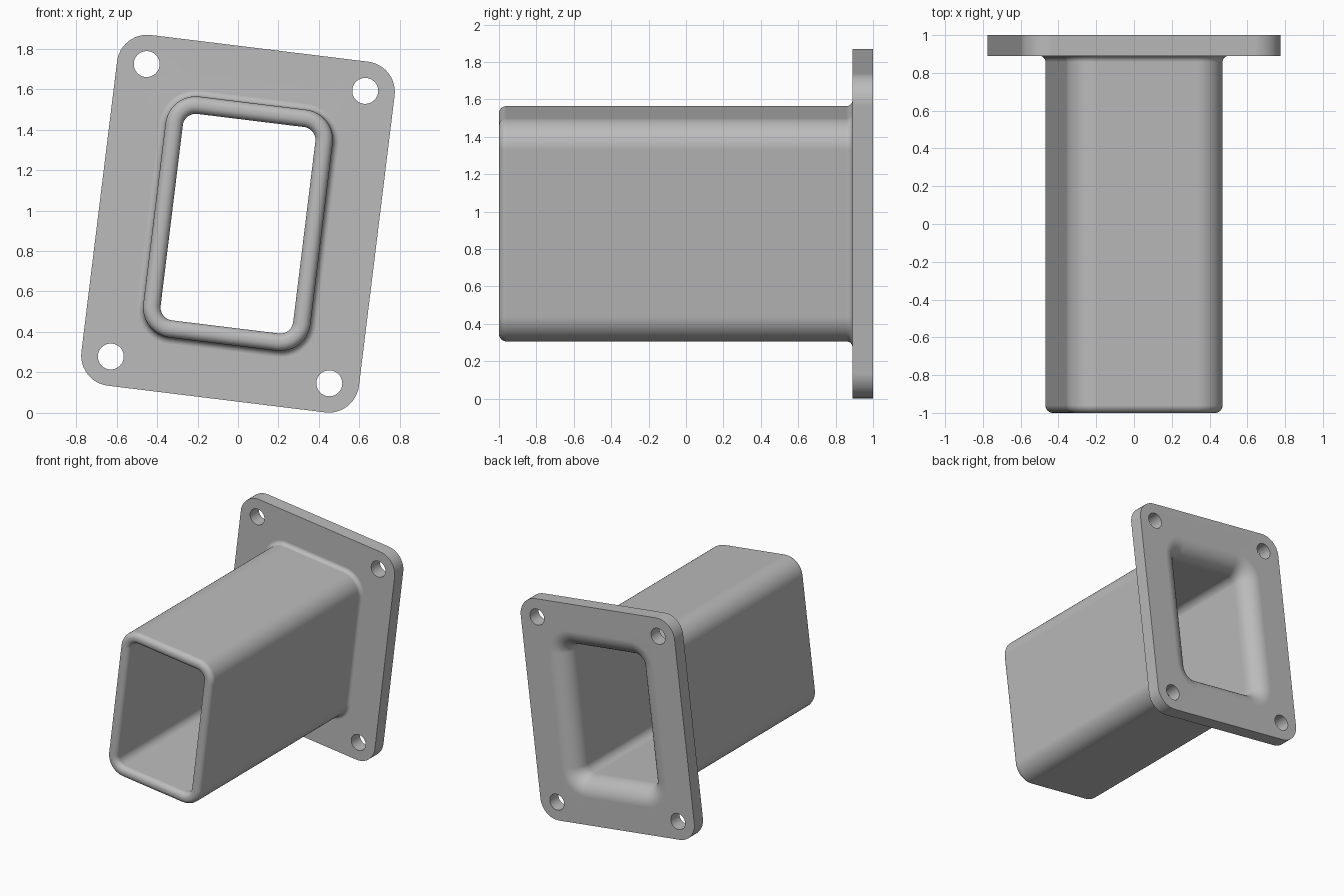
import bpy, bmesh, math
from mathutils import Matrix, Vector

if "Cube" in bpy.data.objects:
    bpy.data.objects.remove(bpy.data.objects["Cube"])

TILT = Matrix.Translation((0, 0, 0.935)) @ Matrix.Rotation(math.radians(7), 4, 'Y')
FRONT, SEAT, BACK = -1.0, 0.89, 1.0      # open end, flange front, flange back
FLANGE = (0.691, 0.873, 0.15)            # half width, half height, corner radius
OUTER = (0.416, 0.60, 0.15)
WALL = 0.086
INNER = tuple(v - WALL for v in OUTER)
LIP, FILLET, FLARE = 0.04, 0.032, 0.14

metal = bpy.data.materials.new("plain grey")
metal.use_nodes = True
grey = (0.5, 0.5, 0.5, 1)
metal.diffuse_color = grey
metal.node_tree.nodes["Principled BSDF"].inputs["Base Color"].default_value = grey


def ring(bm, section, grow, y, steps=12):
    """Rounded rectangle in the XZ plane, offset outwards by grow."""
    a, b, r = (v + grow for v in section)
    verts = []
    for q, (sx, sz) in enumerate([(1, 1), (-1, 1), (-1, -1), (1, -1)]):
        for i in range(steps + 1):
            t = math.pi / 2 * (q + i / steps)
            verts.append(bm.verts.new((sx * (a - r) + r * math.cos(t), y,
                                       sz * (b - r) + r * math.sin(t))))
    return verts


def arc(section, grow, y, r, start, end, steps=10):
    """Ring settings along a quarter round about (grow, y)."""
    angles = [math.radians(start + (end - start) * i / steps) for i in range(steps + 1)]
    return [(section, grow + r * math.cos(t), y + r * math.sin(t)) for t in angles]


# Closed wall profile, swept around the rounded rectangle
profile = [(FLANGE, 0, BACK), (FLANGE, 0, SEAT)]
profile += arc(OUTER, FILLET, SEAT - FILLET, FILLET, 90, 180)
profile += arc(OUTER, -LIP, FRONT + LIP, LIP, 0, -90)
profile += arc(INNER, LIP, FRONT + LIP, LIP, -90, -180)
profile += arc(INNER, FLARE, BACK - FLARE, FLARE, 180, 90)

bm = bmesh.new()
rings = [ring(bm, *p) for p in profile]
for r0, r1 in zip(rings, rings[1:] + rings[:1]):
    for i in range(len(r0)):
        j = (i + 1) % len(r0)
        bm.faces.new((r0[i], r0[j], r1[j], r1[i]))
bmesh.ops.recalc_face_normals(bm, faces=bm.faces)
mesh = bpy.data.meshes.new("flanged_duct")
bm.to_mesh(mesh)
bm.free()
duct = bpy.data.objects.new("flanged_duct", mesh)
mesh.materials.append(metal)
bpy.context.collection.objects.link(duct)

# Four bolt holes
bm = bmesh.new()
for sx in (-1, 1):
    for sz in (-1, 1):
        place = Matrix.Translation((sx * 0.544, 0.945, sz * 0.728)) @ Matrix.Rotation(math.pi / 2, 4, 'X')
        bmesh.ops.create_cone(bm, cap_ends=True, segments=48, radius1=0.064,
                              radius2=0.064, depth=0.3, matrix=place)
cut_mesh = bpy.data.meshes.new("bolt_hole_cutter")
bm.to_mesh(cut_mesh)
bm.free()
cut_mesh.materials.append(metal)
cutter = bpy.data.objects.new("bolt_hole_cutter", cut_mesh)
bpy.context.collection.objects.link(cutter)

bpy.ops.object.select_all(action='DESELECT')
duct.select_set(True)
bpy.context.view_layer.objects.active = duct
cut = duct.modifiers.new("bolt_holes", 'BOOLEAN')
cut.operation = 'DIFFERENCE'
cut.solver = 'EXACT'
cut.object = cutter
bpy.ops.object.modifier_apply(modifier=cut.name)
bpy.data.objects.remove(cutter)

# Smooth rounds, crisp flange edges, flat faces kept flat
bpy.ops.object.shade_smooth_by_angle(angle=math.radians(35))
weighted = duct.modifiers.new("flat_faces", 'WEIGHTED_NORMAL')
weighted.keep_sharp = True
duct.data.transform(TILT)
